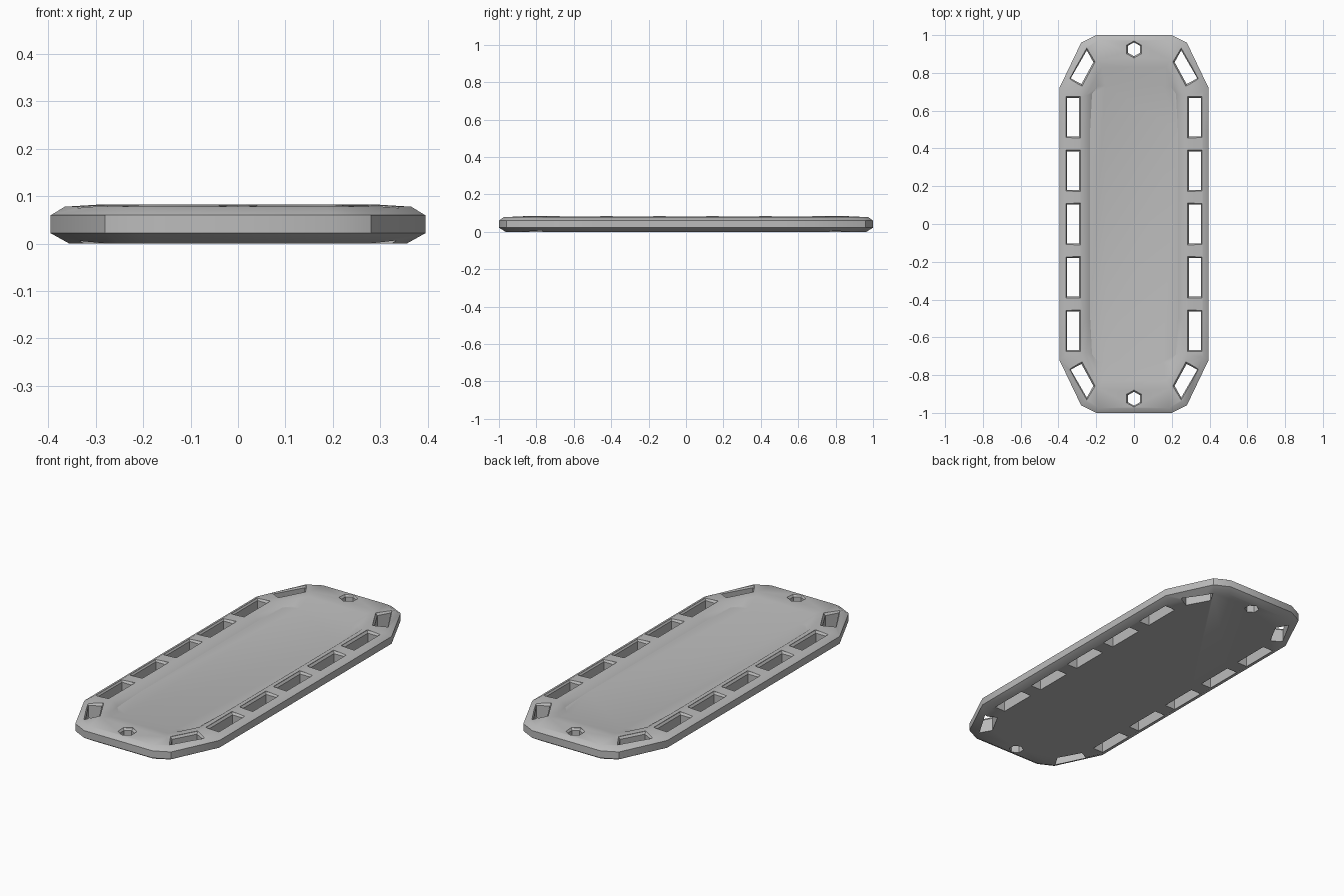
import bpy, bmesh, math
from mathutils import Vector

if "Cube" in bpy.data.objects:
    bpy.data.objects.remove(bpy.data.objects["Cube"], do_unlink=True)

grey = bpy.data.materials.new("light_grey")
grey.use_nodes = True
grey.diffuse_color = (0.5, 0.5, 0.5, 1)
grey.node_tree.nodes["Principled BSDF"].inputs["Base Color"].default_value = (0.5, 0.5, 0.5, 1)


def loft(bm, rings):
    """Skin a stack of equal-sized loops and cap both ends."""
    loops = [[bm.verts.new(p) for p in ring] for ring in rings]
    n = len(loops[0])
    for a, b in zip(loops, loops[1:]):
        for i in range(n):
            j = (i + 1) % n
            bm.faces.new((a[i], a[j], b[j], b[i]))
    bm.faces.new(loops[0])
    bm.faces.new(loops[-1])


def make_object(name, bm):
    bmesh.ops.recalc_face_normals(bm, faces=bm.faces)
    mesh = bpy.data.meshes.new(name)
    bm.to_mesh(mesh)
    bm.free()
    mesh.materials.append(grey)
    obj = bpy.data.objects.new(name, mesh)
    bpy.context.collection.objects.link(obj)
    return obj


def four_way(quarter, z, sx=1, sy=1):
    """Mirror a quarter outline into a closed loop."""
    right = quarter + [(x, -y) for x, y in reversed(quarter)]
    full = right + [(-x, y) for x, y in reversed(right)]
    return [(x * sx, y * sy, z) for x, y in full]


def inset(points, d):
    """Move every side of a convex outline inward by d."""
    pts = [Vector(p) for p in points]
    mid = sum(pts, Vector((0, 0))) / len(pts)

    def normal(a, b):
        e = (b - a).normalized()
        n = Vector((e.y, -e.x))
        return n if n.dot(a - mid) > 0 else -n
    out = []
    for i, p in enumerate(pts):
        n1 = normal(pts[i - 1], p)
        n2 = normal(p, pts[(i + 1) % len(pts)])
        out.append(p - d * (n1 + n2) / (1 + n1.dot(n2)))
    return out


# Board body: chamfered edge, raised rim and shallow dished floor
edge = [(0.2, 1), (0.28, 0.96), (0.395, 0.72), (0.395, 0.5)]
crest = [(0.19, 0.87), (0.215, 0.83), (0.285, 0.69), (0.285, 0.5)]
lip = [(0.17, 0.83), (0.195, 0.79), (0.255, 0.68), (0.258, 0.5)]
floor = [(0.15, 0.73), (0.19, 0.73), (0.222, 0.69), (0.232, 0.5)]
bm = bmesh.new()
loft(bm, [
    four_way(edge, 0, 0.9, 0.965),
    four_way(edge, 0.022),
    four_way(edge, 0.06),
    four_way(edge, 0.078, 0.925, 0.975),
    four_way(crest, 0.083),
    four_way(lip, 0.079),
    four_way(floor, 0.06),
])
board = make_object("stretcher_board", bm)

# Openings: side handles, angled corner handles and hexagonal end holes
openings = []
for side in (-1, 1):
    for k in range(-2, 3):
        y = k * 0.283
        openings.append([(side * x, y + dy) for x, dy in
                         ((0.284, -0.11), (0.362, -0.11), (0.362, 0.11), (0.284, 0.11))])
    for end in (-1, 1):
        openings.append([(side * x, end * y) for x, y in
                         ((0.25, 0.935), (0.206, 0.857), (0.275, 0.73), (0.346, 0.768))])
for end in (-1, 1):
    openings.append([(0.046 * math.sin(i * math.pi / 3),
                      end * 0.925 + 0.046 * math.cos(i * math.pi / 3)) for i in range(6)])

# Cutter with a small flare at the top of every opening
bm = bmesh.new()
for outline in openings:
    narrow = inset(outline, 0.008)
    loft(bm, [[(p[0], p[1], z) for p in loop] for loop, z in
              ((narrow, -0.05), (narrow, 0.07), (outline, 0.081), (outline, 0.12))])
cutter = make_object("opening_cutter", bm)
cutter.hide_render = True

cut = board.modifiers.new("openings", "BOOLEAN")
cut.operation = "DIFFERENCE"
cut.solver = "EXACT"
cut.object = cutter
bpy.ops.object.select_all(action="DESELECT")
board.select_set(True)
bpy.context.view_layer.objects.active = board
bpy.ops.object.modifier_apply(modifier=cut.name)
bpy.data.objects.remove(cutter, do_unlink=True)

bpy.ops.object.shade_smooth_by_angle(angle=math.radians(30))
